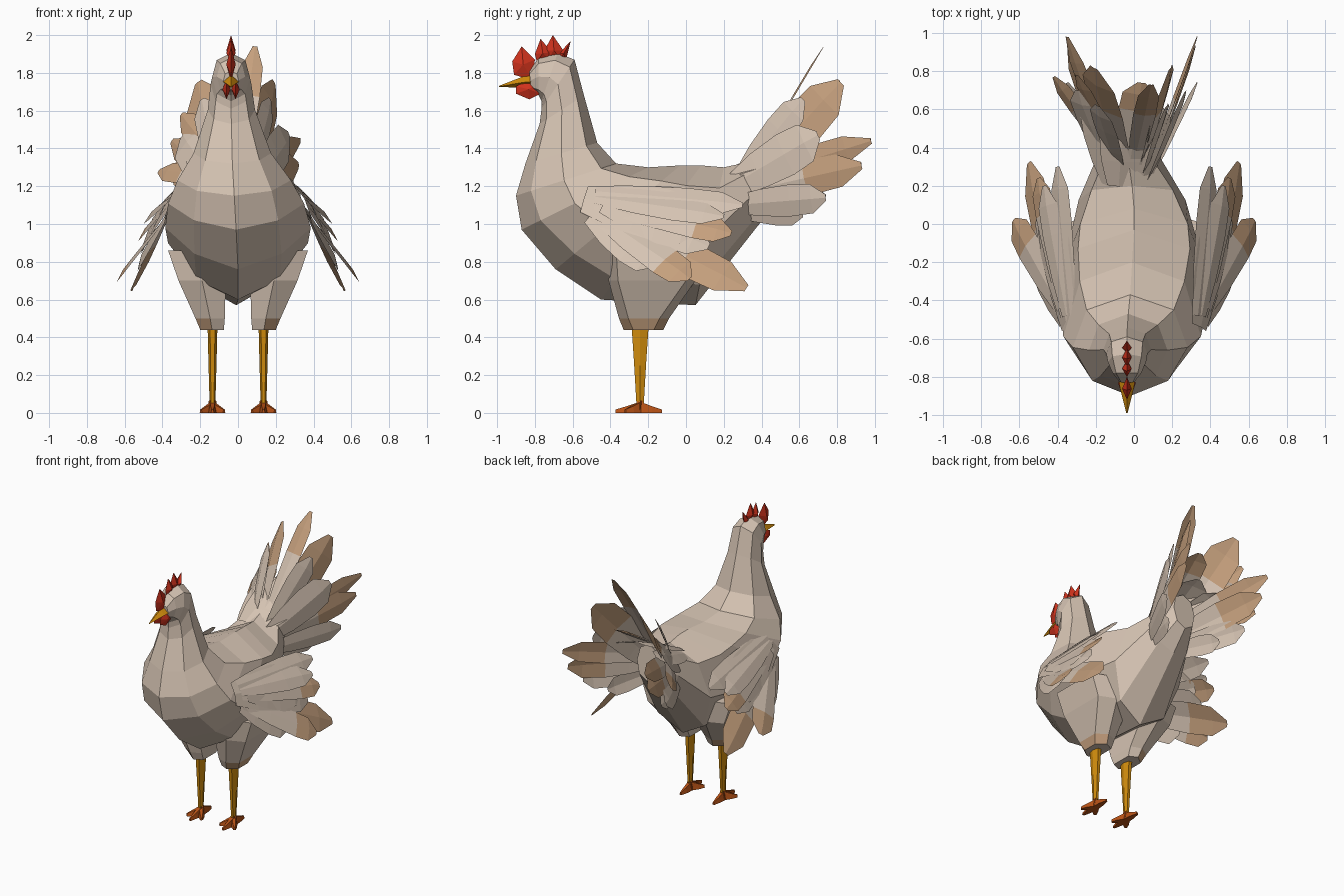
import bpy, bmesh, math
from mathutils import Vector as V

if "Cube" in bpy.data.objects:
    bpy.data.objects.remove(bpy.data.objects["Cube"])


def material(name, rgb):
    m = bpy.data.materials.new(name)
    m.diffuse_color = (*rgb, 1)
    m.use_nodes = True
    m.node_tree.nodes["Principled BSDF"].inputs["Base Color"].default_value = m.diffuse_color
    return m


CREAM = material("cream plumage", (0.67, 0.55, 0.45))
TAN = material("tan feather tips", (0.56, 0.35, 0.205))
YELLOW = material("yellow shank", (0.64, 0.265, 0.004))
ORANGE = material("orange foot", (0.48, 0.085, 0.008))
RED = material("red comb", (0.62, 0.032, 0.012))


def build(name, verts, faces, mats, rule=None, fix=True):
    bm = bmesh.new()
    vs = [bm.verts.new(v) for v in verts]
    for f in faces:
        bm.faces.new([vs[i] for i in f])
    if fix:
        bmesh.ops.recalc_face_normals(bm, faces=bm.faces)
    bm.normal_update()
    if rule:
        for f in bm.faces:
            f.material_index = rule(f)
    me = bpy.data.meshes.new(name)
    bm.to_mesh(me)
    bm.free()
    for m in mats:
        me.materials.append(m)
    ob = bpy.data.objects.new(name, me)
    bpy.context.collection.objects.link(ob)
    return ob


def loft(name, rings, mats, rule=None):
    n = len(rings[0])
    faces = [[k * n + i, k * n + (i + 1) % n, (k + 1) * n + (i + 1) % n, (k + 1) * n + i]
             for k in range(len(rings) - 1) for i in range(n)]
    faces += [list(range(n)), list(range((len(rings) - 1) * n, len(rings) * n))]
    return build(name, [p for r in rings for p in r], faces, mats, rule)


def feather(name, root, tip, width, normal, tan=None):
    """Flat, slightly ridged sheet; faces past the fraction tan are tan."""
    root, tip = V(root), V(tip)
    d = tip - root
    n = V(normal)
    n = (n - d * (n.dot(d) / d.dot(d))).normalized()
    side = d.normalized().cross(n)
    c = tan or 0.62
    prof = [(0, .5), (c * .5, .85), (c, 1), (c + (1 - c) * .6, .92), (1, .2)]
    verts, faces = [], []
    for t, w in prof:
        h = w * width / 2
        p = root + d * t
        verts += [p - side * h, p + n * h * .15, p + side * h]
    for k in range(4):
        for j in range(2):
            a = k * 3 + j
            faces.append([a, a + 1, a + 4, a + 3])
    ob = build(name, verts, faces, [CREAM, TAN], fix=False)
    if tan:
        for p in ob.data.polygons:
            p.material_index = 1 if p.index >= 4 else 0


def lobe(name, x, outline, thick):
    """Thin double-sided bulging plate from a (y, z) outline."""
    n = len(outline)
    cy, cz = (sum(p[i] for p in outline) / n for i in (0, 1))
    verts = [(x, y, z) for y, z in outline] + [(x - thick, cy, cz), (x + thick, cy, cz)]
    faces = [[i, (i + 1) % n, n + s] for i in range(n) for s in (0, 1)]
    build(name, verts, faces, [RED])


# Head, neck and body: tilted rings
# (top y, top z, bottom y, bottom z, half width, centre x, widest point, lower width factor)
BODY = [(-.83, 1.81, -.82, 1.71, .04, -.037, .5, .75), (-.78, 1.88, -.78, 1.68, .075, -.037, .5, .75),
        (-.68, 1.905, -.765, 1.65, .10, -.037, .5, .75), (-.59, 1.87, -.765, 1.61, .108, -.037, .5, .75),
        (-.54, 1.68, -.775, 1.53, .125, -.035, .5, .75), (-.47, 1.43, -.85, 1.32, .205, -.03, .5, .7),
        (-.37, 1.32, -.90, 1.15, .30, -.02, .52, .66), (-.20, 1.30, -.87, .97, .36, -.01, .58, .62),
        (-.03, 1.31, -.69, .76, .385, 0, .60, .60), (.08, 1.31, -.45, .60, .37, 0, .58, .60),
        (.20, 1.30, .05, .57, .28, -.01, .5, .68), (.34, 1.33, .38, .99, .16, -.03, .5, .75),
        (.48, 1.40, .50, 1.13, .09, -.03, .5, .75)]
N = 8
rings = []
for ty, tz, by, bz, w, cx, m, low in BODY:
    ring = []
    for i, (t, s) in enumerate(((0, 0), (.15, .76), (m, 1), (.85, low), (1, 0),
                                (.85, -low), (m, -1), (.15, -.76))):
        ring.append((cx + w * s, ty + (by - ty) * t, tz + (bz - tz) * t))
    rings.append(ring)
loft("body", rings, [CREAM])

# Beak
loft("beak", [[(-.037 + x * s, y, zc + z * s) for x, z in ((-.045, 0), (0, .04), (.045, 0), (0, -.035))]
              for y, zc, s in ((-.80, 1.755, 1), (-.86, 1.75, .8), (-.99, 1.728, .08))], [YELLOW])

# Comb lobes and wattles
COMB = [[(-.81, 1.76), (-.91, 1.79), (-.92, 1.86), (-.87, 1.94), (-.80, 1.87)],
        [(-.79, 1.86), (-.80, 1.90), (-.77, 1.98), (-.71, 1.91), (-.72, 1.87)],
        [(-.73, 1.88), (-.75, 1.92), (-.705, 2.0), (-.65, 1.92), (-.66, 1.87)],
        [(-.67, 1.87), (-.675, 1.90), (-.61, 1.97), (-.635, 1.87)]]
for i, o in enumerate(COMB):
    lobe(f"comb_lobe_{i}", -.037, o, .025)
for s in (-1, 1):
    lobe(f"wattle_{s}", -.037 + s * .024,
         [(-.90, 1.73), (-.90, 1.69), (-.83, 1.66), (-.77, 1.69), (-.77, 1.75), (-.83, 1.76)], .022)

# Wing feathers: root, tip, width, normal, tan start
WING = [((.34, -.54, 1.13), (.45, .10, 1.00), .32, (1, 0, .55), None),
        ((.33, -.48, 1.17), (.40, .30, 1.10), .16, (.8, 0, .6), None),
        ((.35, -.48, 1.14), (.47, .20, 1.04), .16, (.8, 0, .7), None),
        ((.36, -.48, 1.11), (.50, .24, .95), .17, (.8, 0, .6), .74),
        ((.37, -.48, 1.06), (.55, .32, .66), .22, (.85, 0, .55), .60),
        ((.37, -.46, 1.04), (.63, .02, .71), .19, (.8, 0, .6), .72),
        ((.37, -.50, 1.05), (.52, -.14, .79), .24, (.85, -.2, .55), None),
        ((.38, -.44, 1.10), (.49, .12, .88), .20, (1, 0, .6), None)]
# Tail fan feathers
TAIL = [((.05, .28, 1.15), (.20, .82, 1.75), .25, (1, -.45, .1), .60),
        ((.08, .28, 1.22), (.34, .98, 1.44), .15, (1, 0, 0), .52),
        ((.09, .26, 1.16), (.33, .93, 1.31), .19, (1, -.1, 0), .55),
        ((.10, .24, 1.10), (.34, .74, 1.14), .17, (1, 0, -.1), None),
        ((.09, .24, 1.20), (.28, .70, 1.47), .24, (1, -.2, .2), None),
        ((.07, .28, 1.24), (.18, .62, 1.66), .17, (1, -.4, .2), None),
        ((.09, .24, 1.08), (.22, .62, 1.05), .14, (1, 0, -.2), None)]
for s, side in ((1, "right"), (-1, "left")):
    for part, table, dx in (("wing", WING, 0), ("tail", TAIL, -.01)):
        # the left half of the tail is rolled flatter than the right
        roll = .6 if (part, s) == ("tail", -1) else 0
        for i, (r, t, w, n, tan) in enumerate(table):
            feather(f"{side}_{part}_feather_{i}", (s * r[0] + dx, r[1], r[2]),
                    (s * t[0] + dx, t[1], t[2]), w, (s * n[0], n[1] - roll * .6, n[2] + roll), tan)
# Extra tail feathers and the flat covert fan above the tail
EXTRA = [((.0, .32, 1.25), (.09, .73, 1.94), .12, (0, -1, .5), .62),
         ((-.06, .28, 1.25), (-.42, .77, 1.28), .13, (-.8, 0, .5), .66),
         ((-.05, .30, 1.27), (-.30, .78, 1.58), .14, (-.8, -.5, .5), .62),
         ((-.03, .26, 1.28), (.04, .74, 1.58), .20, (0, -.5, 1), .70),
         ((-.08, .20, 1.27), (-.05, .62, 1.46), .24, (0, -.4, 1), None),
         ((-.12, .20, 1.24), (-.22, .64, 1.40), .18, (-.4, -.4, 1), None),
         ((.04, .22, 1.26), (.13, .62, 1.42), .18, (.4, -.4, 1), None)]
for i, (r, t, w, n, tan) in enumerate(EXTRA):
    feather(f"upper_tail_feather_{i}", r, t, w, n, tan)

# Thighs, shanks and feet
THIGH = [(.86, .06, .37, -.42, .05), (.70, .065, .315, -.41, .05),
         (.50, .07, .225, -.355, -.09), (.44, .075, .20, -.33, -.12)]
for s, side in ((1, "right"), (-1, "left")):
    rings = [[(s * x0, y0 + .03, z), (s * (x0 + x1) / 2, y0, z), (s * x1, y0 + .05, z),
              (s * x1, y1 - .05, z), (s * (x0 + x1) / 2, y1, z), (s * x0, y1 - .03, z)]
             for z, x0, x1, y0, y1 in THIGH]
    loft(f"{side}_thigh", rings, [CREAM, TAN],
         lambda f: int(.441 < f.calc_center_median().z < .5 and f.normal.x * s > .25))
    cx, cy = s * .135, -.243
    loft(f"{side}_shank", [[(cx + rx * math.cos(a), cy + ry * math.sin(a), z)
                            for a in [math.tau * i / 6 for i in range(6)]]
                           for z, rx, ry in ((.46, .026, .052), (.25, .021, .036), (.04, .015, .022))],
         [YELLOW])
    for i, (ang, ln) in enumerate(((0, .13), (38, .10), (-38, .10), (180, .115))):
        a = math.radians(ang)
        f, q = V((math.sin(a), -math.cos(a), 0)), V((math.cos(a), math.sin(a), 0))
        rings = []
        for t, w, h in ((-.015, .026, .065), (ln * .55, .02, .035), (ln, .008, .018)):
            p = V((cx, cy, 0)) + f * t
            rings.append([p - q * w, p + q * w, p + q * w * .5 + V((0, 0, h)), p - q * w * .5 + V((0, 0, h))])
        loft(f"{side}_toe_{i}", rings, [ORANGE])
